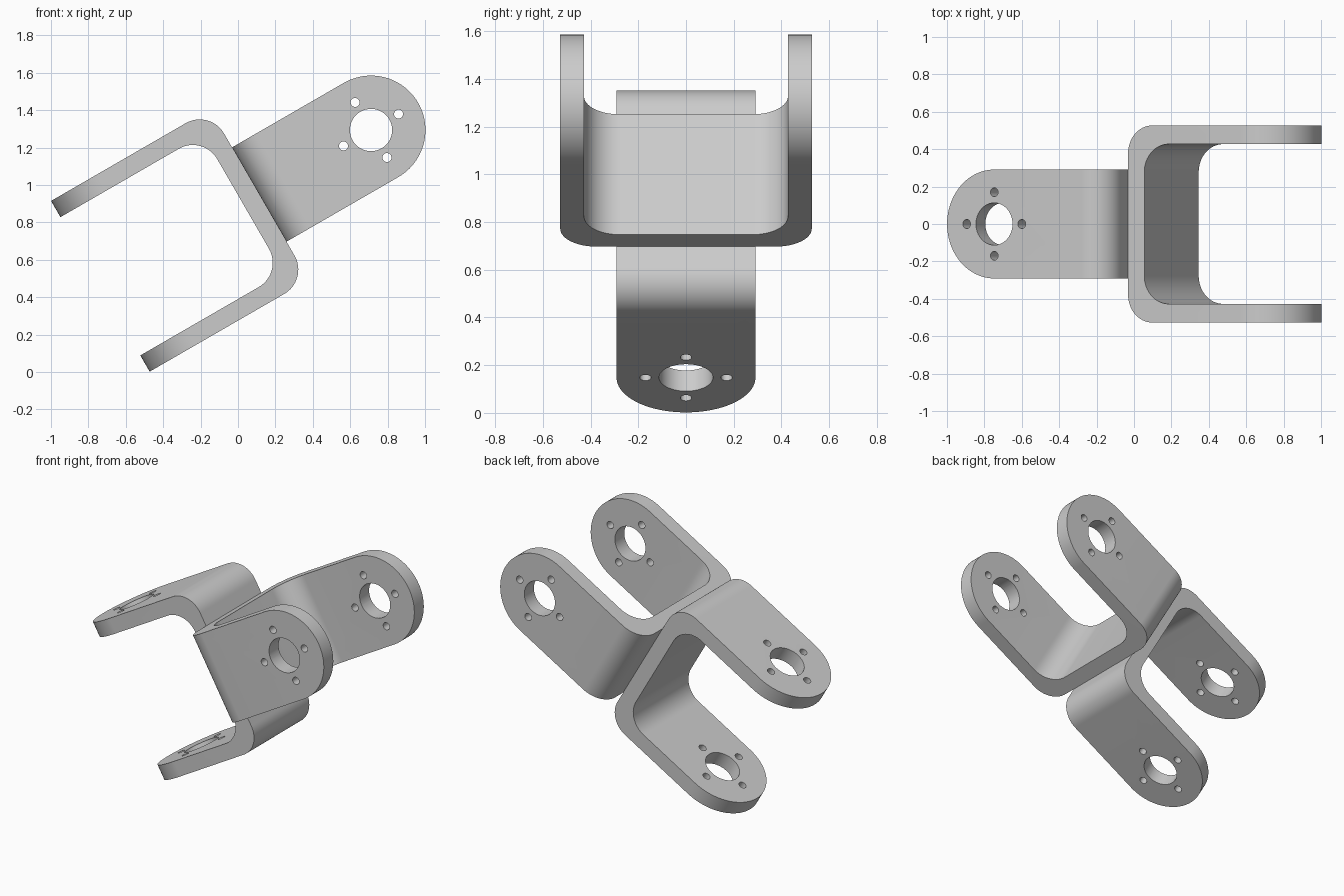
import bpy, bmesh
from math import sin, cos, pi, radians
from mathutils import Matrix, Vector

if "Cube" in bpy.data.objects:
    bpy.data.objects.remove(bpy.data.objects["Cube"])

THICK, HALF_GAP, HALF_W = 0.10, 0.527, 0.291   # plate thickness, half span, half width
HOLE_X = 0.690                                  # hole centre measured from the back plate
BEND_R = 0.15


def arc(cx, cy, r, a0, a1, n):
    return [(cx + r * cos(radians(a0 + (a1 - a0) * i / n)),
             cy + r * sin(radians(a0 + (a1 - a0) * i / n))) for i in range(n + 1)]


def prism(bm, outline, half):
    """Extrude a flat outline symmetrically along local z."""
    face = bm.faces.new([bm.verts.new((x, y, -half)) for x, y in outline])
    res = bmesh.ops.extrude_face_region(bm, geom=[face])
    verts = [v for v in res["geom"] if isinstance(v, bmesh.types.BMVert)]
    bmesh.ops.translate(bm, verts=verts, vec=(0, 0, 2 * half))


def solid(name, outlines, half, turn=False):
    bm = bmesh.new()
    for o in outlines:
        prism(bm, o, half)
    if turn:
        bmesh.ops.rotate(bm, verts=bm.verts, cent=(0, 0, 0), matrix=Matrix.Rotation(pi / 2, 3, 'X'))
    bmesh.ops.recalc_face_normals(bm, faces=bm.faces)
    me = bpy.data.meshes.new(name)
    bm.to_mesh(me)
    bm.free()
    ob = bpy.data.objects.new(name, me)
    bpy.context.collection.objects.link(ob)
    return ob


def bracket(name, matrix):
    # bent U strip, back plate at local x = 0, arms along +x
    r, g, t, end = BEND_R, HALF_GAP, THICK, 1.2
    outer = arc(r, g - r, r, 90, 180, 16) + arc(r, -g + r, r, 180, 270, 16)
    inner = arc(t + r, -g + t + r, r, 270, 180, 16) + arc(t + r, g - t - r, r, 180, 90, 16)
    u = [(end, g)] + outer + [(end, -g), (end, -g + t)] + inner + [(end, g - t)]
    ob = solid(name, [u], 0.5)

    # rounded-end silhouette shared by both arms
    tongue = [(-0.2, -HALF_W)] + arc(HOLE_X, 0, HALF_W, -90, 90, 48) + [(-0.2, HALF_W)]
    trim = solid("trim_cutter", [tongue], 0.8, True)

    # centre bore and four bolt holes
    holes = [arc(HOLE_X, 0, 0.113, 0, 352.5, 47)]
    for k in range(4):
        a = k * pi / 2
        holes.append(arc(HOLE_X + 0.17 * cos(a), 0.17 * sin(a), 0.024, 0, 345, 23))
    drill = solid("hole_cutter", holes, 0.8, True)

    for cutter, op in ((trim, 'INTERSECT'), (drill, 'DIFFERENCE')):
        cutter.hide_render = True
        m = ob.modifiers.new(op.lower(), 'BOOLEAN')
        m.object, m.operation, m.solver = cutter, op, 'EXACT'
    bpy.context.view_layer.update()
    me = bpy.data.meshes.new_from_object(ob.evaluated_get(bpy.context.evaluated_depsgraph_get()))
    ob.modifiers.clear()
    ob.data = me
    for cutter in (trim, drill):
        bpy.data.objects.remove(cutter)

    ob.matrix_world = matrix
    bpy.ops.object.select_all(action='DESELECT')
    ob.select_set(True)
    bpy.context.view_layer.objects.active = ob
    bpy.ops.object.shade_smooth_by_angle(angle=radians(30))
    return ob


def frame(x, y, z, origin):
    m = Matrix((x, y, z)).transposed().to_4x4()
    m.translation = origin
    return m


# tilted axes: u along the joint, v across it
u = Vector((cos(pi / 6), 0, sin(pi / 6)))
v = Vector((-sin(pi / 6), 0, cos(pi / 6)))
y = Vector((0, 1, 0))
centre = 0.573 * u + 0.765 * v

# two brackets back to back, a quarter turn apart
bracket("upper_bracket", frame(u, y, v, centre))
bracket("lower_bracket", frame(-u, v, y, centre))
